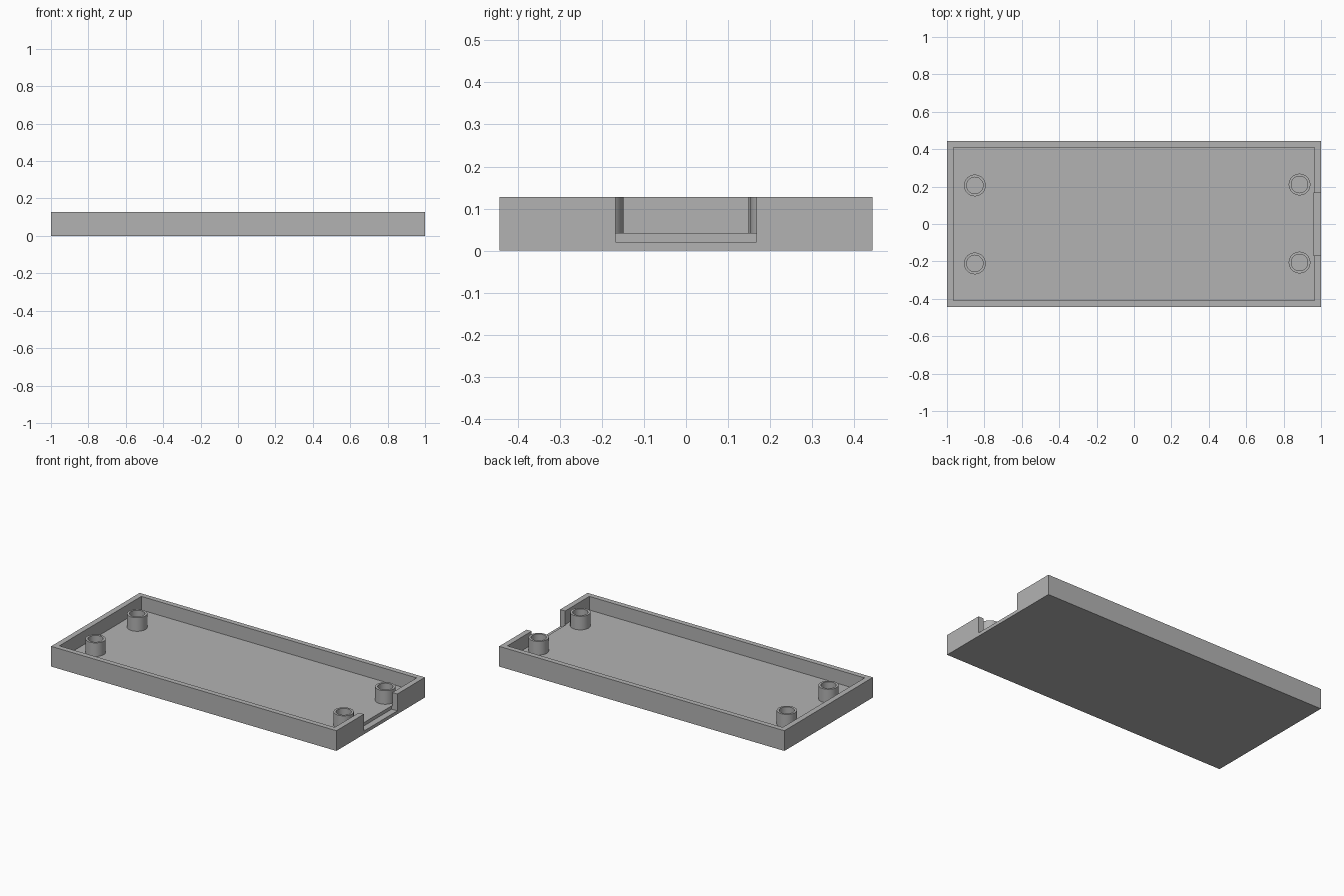
import bpy
import bmesh
from mathutils import Matrix, Vector

if "Cube" in bpy.data.objects:
    bpy.data.objects.remove(bpy.data.objects["Cube"], do_unlink=True)

HALF_Y, HEIGHT, FLOOR = 0.443, 0.128, 0.042
INNER_X, INNER_Y = 0.965, 0.41
BOSS_OUTER, BOSS_INNER = 0.058, 0.044

grey = bpy.data.materials.new("plain grey")
grey.use_nodes = True
colour = (0.45, 0.45, 0.45, 1)
grey.diffuse_color = colour
grey.node_tree.nodes["Principled BSDF"].inputs["Base Color"].default_value = colour


def add_object(name, bm):
    bmesh.ops.recalc_face_normals(bm, faces=bm.faces)
    mesh = bpy.data.meshes.new(name)
    bm.to_mesh(mesh)
    bm.free()
    mesh.materials.append(grey)
    obj = bpy.data.objects.new(name, mesh)
    bpy.context.collection.objects.link(obj)
    return obj


def box(name, low, high):
    low, high = Vector(low), Vector(high)
    bm = bmesh.new()
    bmesh.ops.create_cube(bm, size=1, matrix=Matrix.Translation((low + high) / 2)
                          @ Matrix.Diagonal((*(high - low), 1)))
    return add_object(name, bm)


def cut(target, cutter):
    mod = target.modifiers.new("cut", 'BOOLEAN')
    mod.operation = 'DIFFERENCE'
    mod.solver = 'EXACT'
    mod.object = cutter
    bpy.context.view_layer.objects.active = target
    bpy.ops.object.modifier_apply(modifier=mod.name)
    bpy.data.objects.remove(cutter, do_unlink=True)


def tube(name, x, y, low, high):
    # Square section spun round the boss axis
    bm = bmesh.new()
    section = [(BOSS_INNER, low), (BOSS_OUTER, low), (BOSS_OUTER, high), (BOSS_INNER, high)]
    verts = [bm.verts.new((x + r, y, z)) for r, z in section]
    edges = [bm.edges.new((verts[i], verts[(i + 1) % 4])) for i in range(4)]
    bmesh.ops.spin(bm, geom=verts + edges, cent=(x, y, 0), axis=(0, 0, 1),
                   angle=6.2831853, steps=48, use_merge=True)
    bmesh.ops.remove_doubles(bm, verts=bm.verts, dist=0.0001)
    obj = add_object(name, bm)
    bpy.ops.object.select_all(action='DESELECT')
    obj.select_set(True)
    bpy.context.view_layer.objects.active = obj
    bpy.ops.object.shade_smooth_by_angle()
    return obj


# Open tray with a deep rectangular cavity
tray = box("tray", (-1, -HALF_Y, 0), (1, HALF_Y, HEIGHT))
cut(tray, box("cavity_cutter", (-INNER_X, -INNER_Y, FLOOR), (INNER_X, INNER_Y, 0.3)))

# Connector opening in the end wall, dropping below the floor level
cut(tray, box("opening_cutter", (0.96, -0.168, 0.021), (1.1, 0.167, 0.3)))

# Hollow mounting bosses, slightly skewed as a group
for end, x, shift in (("left", 0.885, 0.0025), ("right", -0.851, -0.0025)):
    for side, sign in (("front", -1), ("back", 1)):
        tube(f"boss_{side}_{end}", x, sign * 0.2085 + shift, FLOOR - 0.005, HEIGHT)
